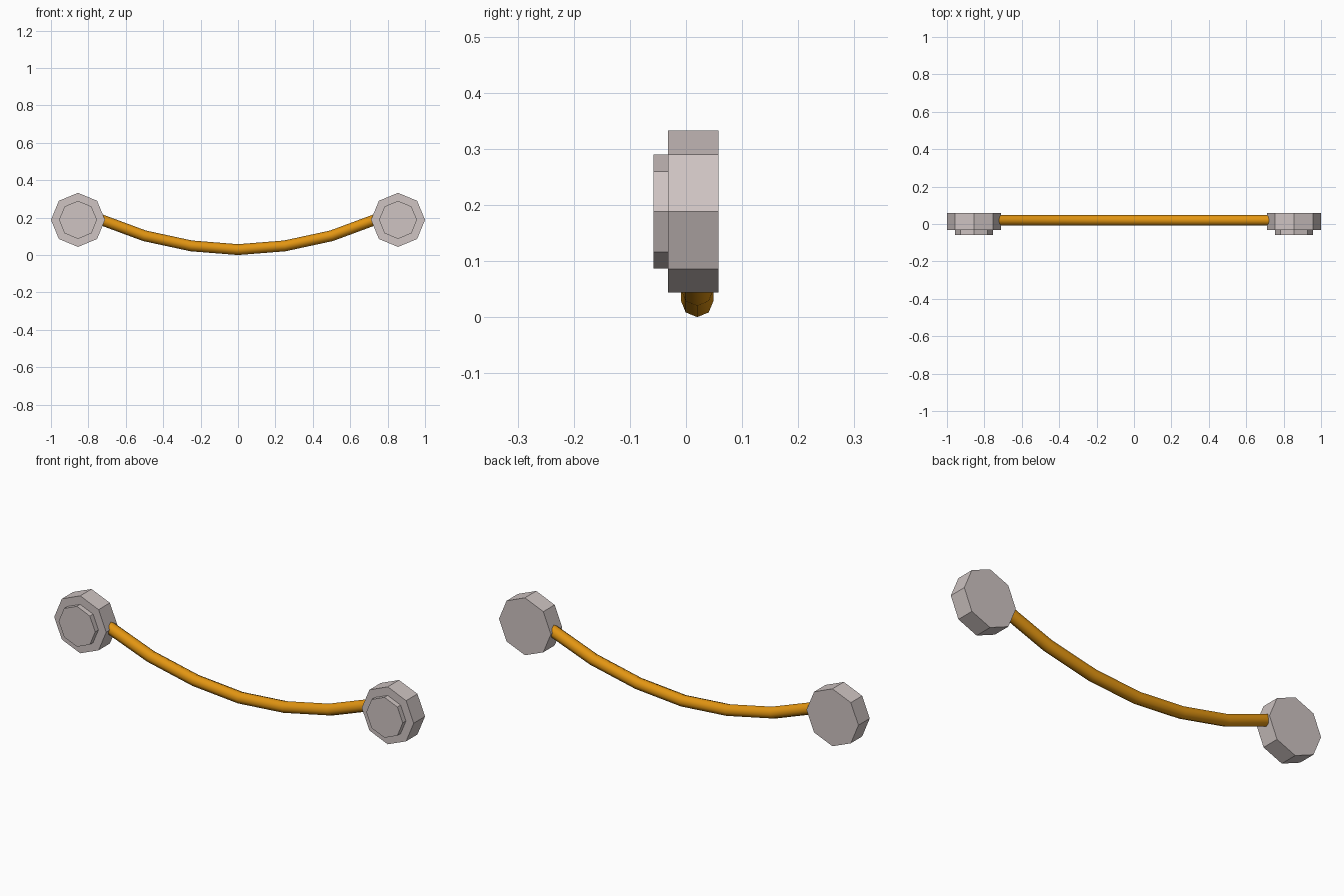
import bpy, bmesh, math
from mathutils import Vector

if "Cube" in bpy.data.objects:
    bpy.data.objects.remove(bpy.data.objects["Cube"])


def material(name, rgb):
    m = bpy.data.materials.new(name)
    m.diffuse_color = (*rgb, 1)
    m.use_nodes = True
    m.node_tree.nodes["Principled BSDF"].inputs["Base Color"].default_value = m.diffuse_color
    return m


silver = material("warm grey", (0.62, 0.55, 0.54))
orange = material("amber orange", (0.76, 0.30, 0.006))


def loft(name, rings, mat, smooth=False):
    """Closed solid through a list of equal-sized rings."""
    bm = bmesh.new()
    vs = [[bm.verts.new(p) for p in r] for r in rings]
    n = len(vs[0])
    for a, b in zip(vs, vs[1:]):
        for i in range(n):
            j = (i + 1) % n
            bm.faces.new((a[i], a[j], b[j], b[i])).smooth = smooth
    bm.faces.new(vs[0])
    bm.faces.new(vs[-1])
    bmesh.ops.recalc_face_normals(bm, faces=bm.faces[:])
    me = bpy.data.meshes.new(name)
    bm.to_mesh(me)
    bm.free()
    me.materials.append(mat)
    ob = bpy.data.objects.new(name, me)
    bpy.context.collection.objects.link(ob)
    return ob


ANGLES = [math.tau * i / 8 for i in range(8)]


def disc_ring(cx, y, r):
    return [(cx + r * math.cos(a), y, 0.188 + r * math.sin(a)) for a in ANGLES]


# End bosses: octagonal disc with a smaller raised disc on the front
for side, cx in (("left", -0.8555), ("right", 0.8555)):
    loft(side + "_boss", [disc_ring(cx, y, r) for y, r in
         ((0.058, 0.1445), (-0.032, 0.1445), (-0.032, 0.1015), (-0.058, 0.1015))], silver)

# Hanging handle: eight-sided tube along a shallow sagging path
half = [(0.25, 0.049), (0.5, 0.103), (0.735, 0.190)]
path = [Vector((-x, 0.02, z)) for x, z in reversed(half)]
path += [Vector((0, 0.02, 0.029))] + [Vector((x, 0.02, z)) for x, z in half]
rings = []
for i, p in enumerate(path):
    t = (path[min(i + 1, len(path) - 1)] - path[max(i - 1, 0)]).normalized()
    up = Vector((-t.z, 0, t.x))
    rings.append([p + 0.029 * (math.cos(a) * Vector((0, 1, 0)) + math.sin(a) * up)
                  for a in ANGLES])
handle = loft("handle_bar", rings, orange, smooth=True)
bpy.context.view_layer.objects.active = handle
handle.select_set(True)
bpy.ops.object.shade_smooth_by_angle(angle=math.radians(60))
